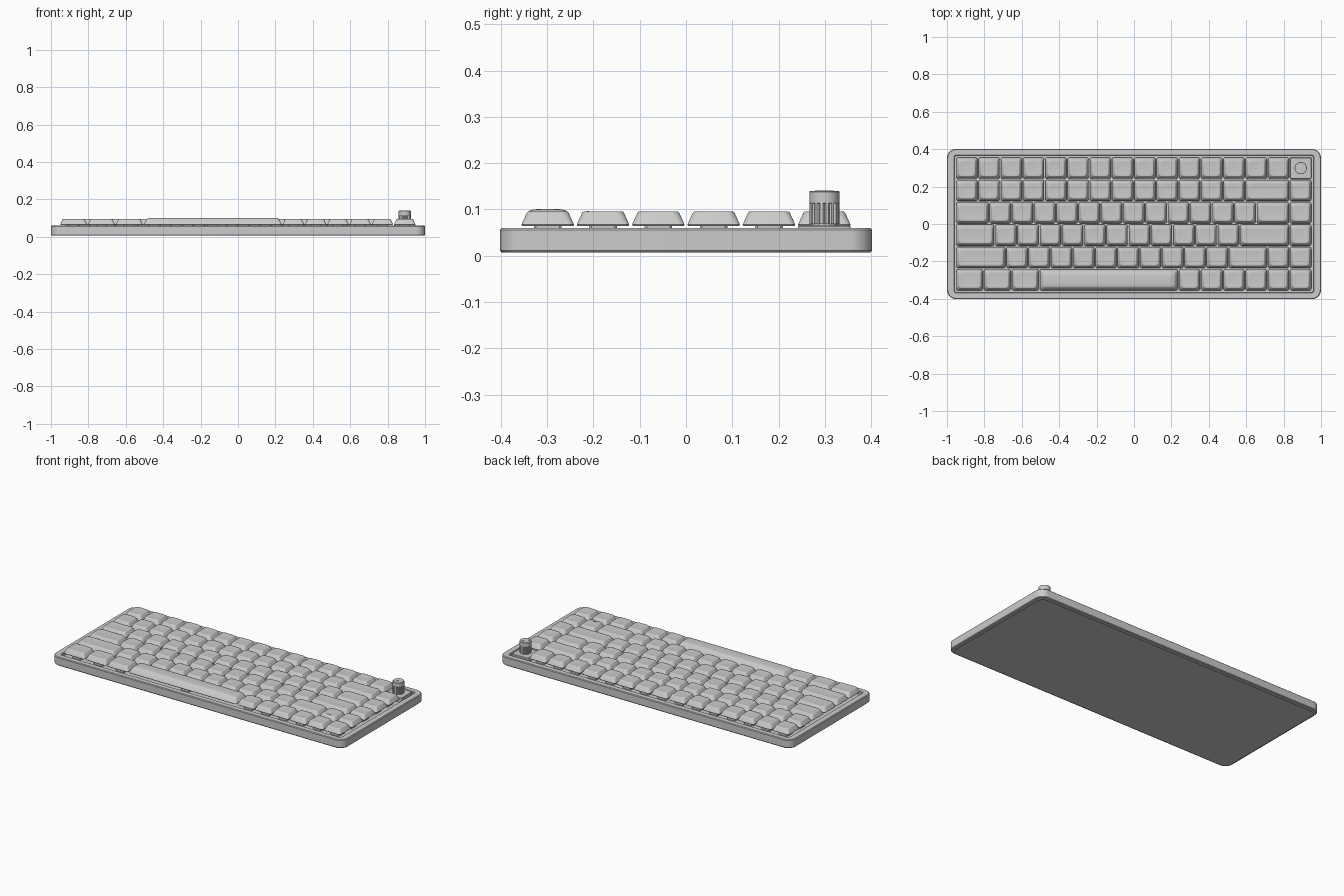
import bpy, bmesh
from math import cos, sin, pi, radians

if "Cube" in bpy.data.objects:
    bpy.data.objects.remove(bpy.data.objects["Cube"])

U, V = 0.119, 0.1195          # key pitch across and in depth
X0 = -0.953                   # left end of the key field


def finish(bm, name, loc=(0, 0, 0), angle=35):
    bmesh.ops.recalc_face_normals(bm, faces=bm.faces)
    for f in bm.faces:
        f.smooth = True
    for e in bm.edges:
        if len(e.link_faces) == 2:
            e.smooth = e.calc_face_angle() < radians(angle)
    me = bpy.data.meshes.new(name)
    bm.to_mesh(me)
    bm.free()
    ob = bpy.data.objects.new(name, me)
    ob.location = loc
    bpy.context.collection.objects.link(ob)
    return ob


def rounded(hx, hy, r, z, seg=5):
    pts = []
    for k, (sx, sy) in enumerate([(1, 1), (-1, 1), (-1, -1), (1, -1)]):
        for i in range(seg + 1):
            a = (k + i / seg) * pi / 2
            pts.append((sx * (hx - r) + r * cos(a), sy * (hy - r) + r * sin(a), z))
    return pts


def loft(name, rings, loc=(0, 0, 0), angle=35):
    bm = bmesh.new()
    loops = [[bm.verts.new(p) for p in ring] for ring in rings]
    n = len(loops[0])
    for a, b in zip(loops, loops[1:]):
        for i in range(n):
            j = (i + 1) % n
            bm.faces.new((a[i], a[j], b[j], b[i]))
    bm.faces.new(loops[0][::-1])
    bm.faces.new(loops[-1])
    return finish(bm, name, loc, angle)


# Case: rounded tray with a recess for the keys
loft("case", [rounded(hx, hy, r, z, 8) for hx, hy, r, z in [
    (0.996, 0.398, 0.046, 0.007),
    (1.0, 0.402, 0.05, 0.011),
    (1.0, 0.402, 0.05, 0.056),
    (0.996, 0.398, 0.046, 0.06),
    (0.963, 0.369, 0.014, 0.06),
    (0.959, 0.365, 0.010, 0.057),
    (0.959, 0.365, 0.010, 0.04)]])

# Underside sheet
bm = bmesh.new()
bm.faces.new([bm.verts.new(p) for p in rounded(0.985, 0.387, 0.04, 0, 8)][::-1])
me = bpy.data.meshes.new("bottom_sheet")
bm.to_mesh(me)
bm.free()
bpy.context.collection.objects.link(bpy.data.objects.new("bottom_sheet", me))


# Keycaps: tapered with a shallow dish, or a crowned top for the space bar
def keycap(name, x, y, width, crowned=False):
    hx, hy = width * U / 2, V / 2
    top = 0.0955
    if crowned:
        crown = [(0.018, 0.0955), (0.022, 0.098), (0.030, 0.1), (0.042, 0.101)]
    else:
        crown = [(0.0145, top - 0.003), (0.0165, top - 0.0007), (0.019, top),
                 (0.030, top - 0.0014), (0.042, top - 0.002)]
    rings = [rounded(hx - 0.005, hy - 0.005, 0.010, 0.064),
             rounded(hx - 0.003, hy - 0.003, 0.012, 0.067)]
    for inset, z in crown:
        rings.append(rounded(hx - inset, hy - inset, min(0.016, (hy - inset) * 0.5), z))
    loft(name, rings, (x, y, 0), 40)
    # Switch stem under the cap
    loft(name + "_stem", [rounded(0.03, 0.03, 0.005, z, 1) for z in (0.04, 0.064)], (x, y, 0))


rows = [
    [1] * 15,
    [1] * 13 + [2, 1],
    [1.5] + [1] * 12 + [1.5, 1],
    [1.75] + [1] * 11 + [2.25, 1],
    [2.25] + [1] * 10 + [1.75, 1, 1],
    [1.25] * 3 + [6.25] + [1] * 6,
]
for r, widths in enumerate(rows):
    x = X0
    y = (2.5 - r) * V
    for c, w in enumerate(widths):
        bar = w > 6
        keycap("space_bar" if bar else f"key_row{r + 1}_{c + 1}", x + w * U / 2, y, w, bar)
        x += w * U

# Small raised marker on one key of the fifth row
loft("key_marker", [rounded(0.014, 0.003, 0.002, z, 2) for z in (0.091, 0.0962)],
     (X0 + 14.5 * U, -0.212, 0))

# Knob: flat tile, fluted lower body, smooth head
kx, ky = X0 + 15.5 * U, 2.5 * V
loft("knob_tile", [rounded(h, h, 0.006, z) for h, z in
                   [(0.057, 0.04), (0.057, 0.063), (0.055, 0.065)]], (kx, ky, 0))


def ring(r, z, groove=0.0, n=64):
    return [((r - (groove if i % 4 == 0 else 0)) * cos(2 * pi * i / n),
             (r - (groove if i % 4 == 0 else 0)) * sin(2 * pi * i / n), z) for i in range(n)]


R = 0.0325
loft("knob", [ring(0.028, 0.064), ring(0.028, 0.068), ring(R, 0.068, 0.003),
              ring(R, 0.113, 0.003), ring(R, 0.114), ring(R, 0.138),
              ring(R - 0.0015, 0.14)], (kx, ky, 0), 30)
pointer = loft("knob_pointer", [rounded(0.027, 0.003, 0.002, z, 2) for z in (0.138, 0.141)],
               (kx, ky, 0))
pointer.rotation_euler.z = radians(45)
